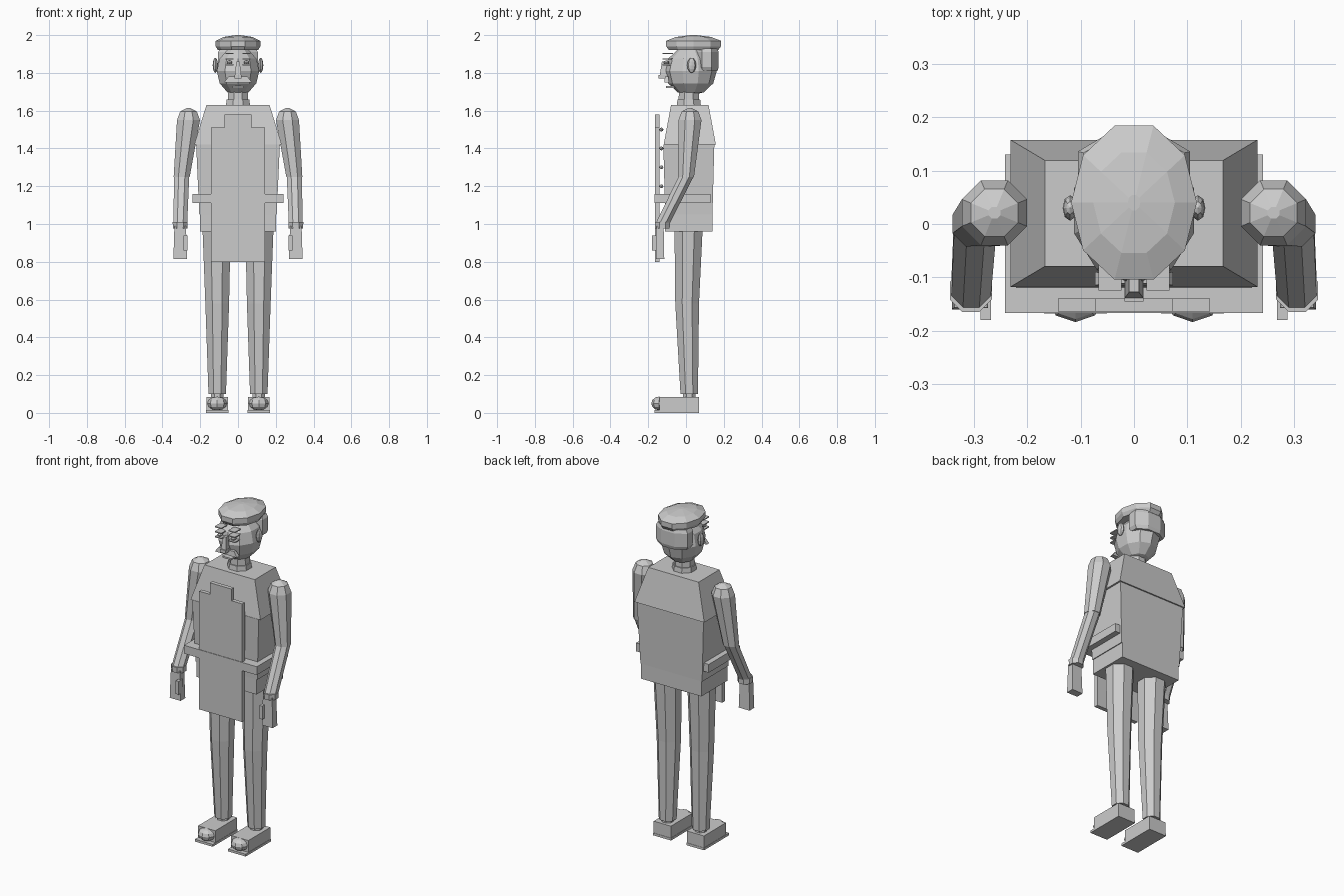
import bpy
import bmesh
import math
from mathutils import Vector

if "Cube" in bpy.data.objects:
    bpy.data.objects.remove(bpy.data.objects["Cube"])

GREY = (.6, .6, .6, 1)
grey = bpy.data.materials.new("plain grey")
grey.use_nodes = True
grey.diffuse_color = GREY
grey.node_tree.nodes["Principled BSDF"].inputs["Base Color"].default_value = GREY


def finish(name, bm):
    """Turn a bmesh into a named grey object."""
    bmesh.ops.recalc_face_normals(bm, faces=bm.faces)
    mesh = bpy.data.meshes.new(name)
    bm.to_mesh(mesh)
    bm.free()
    mesh.materials.append(grey)
    part = bpy.data.objects.new(name, mesh)
    bpy.context.collection.objects.link(part)


def loft(name, rings, sides=8, phase=.5):
    """Skin over level rings, each given as a centre and its two radii."""
    bm = bmesh.new()
    angles = [math.tau * (i + phase) / sides for i in range(sides)]
    loops = [[bm.verts.new(centre + Vector((width * math.cos(a), depth * math.sin(a), 0)))
              for a in angles] for centre, width, depth in rings]
    for low, high in zip(loops, loops[1:]):
        for i in range(sides):
            j = (i + 1) % sides
            bm.faces.new((low[i], low[j], high[j], high[i]))
    bm.faces.new(loops[0])
    bm.faces.new(loops[-1])
    finish(name, bm)


def limb(name, *joints):
    """Eight-sided tube through joints, each a point and a radius."""
    loft(name, [(point, radius, radius) for point, radius in joints])


def stack(name, y, width, depth, levels, sides, phase):
    """Upright form on the centre line; each level is a height and a scale."""
    loft(name, [(Vector((0, y, z)), width * scale, depth * scale)
                for z, scale in levels], sides, phase)


def block(name, half, front, back, bottom, top, flare=1, x=0):
    """Box with its top face scaled by flare."""
    y = (front + back) / 2
    width = half * math.sqrt(2)
    depth = (back - front) / math.sqrt(2)
    loft(name, [(Vector((x, y, bottom)), width, depth),
                (Vector((x, y, top)), width * flare, depth * flare)], sides=4)


def ball(name, centre, radii, segments=8):
    bm = bmesh.new()
    bmesh.ops.create_uvsphere(bm, u_segments=segments, v_segments=6, radius=1)
    bmesh.ops.scale(bm, vec=radii, verts=bm.verts)
    bmesh.ops.translate(bm, vec=centre, verts=bm.verts)
    finish(name, bm)


# Torso, hips and belt
block("chest", half=.232, front=-.118, back=.158, bottom=1.42, top=1.63, flare=.72)
block("waist", half=.205, front=-.11, back=.14, bottom=1.05, top=1.42, flare=1.08)
block("hips", half=.2, front=-.11, back=.14, bottom=.96, top=1.06)
block("belt", half=.242, front=-.167, back=.13, bottom=1.11, top=1.16)

# Apron with a stepped bib, and shirt buttons behind it
block("apron", half=.143, front=-.164, back=-.14, bottom=.8, top=1.51)
block("apron_bib", half=.072, front=-.164, back=-.14, bottom=1.51, top=1.58)
for i in range(4):
    ball(f"button_{i + 1}", centre=(0, -.13, 1.2 + i / 10), radii=(.01, .01, .01))

# Neck, head, hair and cap
neck_base = Vector((0, .015, 1.62))
neck_top = neck_base + Vector((0, 0, .13))
limb("collar", (neck_base, .07), (neck_base.lerp(neck_top, .3), .065))
limb("neck", (neck_base, .06), (neck_top, .055))
ball("head", centre=(0, .025, 1.81), radii=(.118, .138, .13), segments=10)
stack("hair", y=.11, width=.114, depth=.068, sides=8, phase=.5,
      levels=[(1.81, .9), (1.83, 1), (1.91, 1), (1.93, .9)])
stack("cap", y=.04, width=.118, depth=.152, sides=10, phase=0,
      levels=[(1.92, .9), (1.94, 1), (1.97, 1), (1.99, .65), (2, .1)])

# Nose, moustache and mouth
block("nose", half=.018, front=-.14, back=-.09, bottom=1.78, top=1.86, flare=.5)
block("nose_tip", half=.018, front=-.145, back=-.09, bottom=1.77, top=1.79)
block("moustache", half=.073, front=-.115, back=-.09, bottom=1.75, top=1.78, flare=.7)
block("mouth", half=.03, front=-.106, back=-.05, bottom=1.72, top=1.73)

for side, s in (("right", -1), ("left", 1)):
    # Eye, lids, brow and ear
    ball(f"{side}_eye", centre=(s * .045, -.105, 1.855), radii=(.015, .016, .01))
    for detail, height in (("lower_eyelid", 1.84), ("upper_eyelid", 1.87), ("brow", 1.9)):
        block(f"{side}_{detail}", half=.022, front=-.125, back=-.07,
              bottom=height, top=height + .006, x=s * .045)
    ball(f"{side}_ear", centre=(s * .12, .03, 1.84), radii=(.014, .024, .04))

    # Arm: rounded shoulder, bent elbow and cuff
    shoulder = Vector((s * .262, .021, 1.55))
    elbow = Vector((s * .298, 0, 1.25))
    wrist = Vector((s * .306, -.125, 1))
    lift = Vector((0, 0, .045))
    limb(f"{side}_upper_arm", (elbow, .046), (elbow.lerp(shoulder, .5), .056),
         (shoulder, .066), (shoulder + lift, .048), (shoulder + lift * 1.4, .012))
    limb(f"{side}_forearm", (wrist, .04), (elbow, .043))
    limb(f"{side}_cuff", (wrist - lift / 2, .042), (wrist + lift / 4, .043))

    # Hand and thumb
    block(f"{side}_hand", half=.036, front=-.16, back=-.115,
          bottom=.815, top=.99, flare=.85, x=wrist.x)
    block(f"{side}_thumb", half=.01, front=-.18, back=-.14,
          bottom=.86, top=.94, x=s * .278)

    # Leg
    ankle = Vector((s * .11, .017, .1))
    knee = Vector((s * .11, .006, .58))
    hip = Vector((s * .114, .015, 1.05))
    limb(f"{side}_leg", (ankle, .05), (knee, .068), (knee.lerp(hip, .8), .08), (hip, .08))
    limb(f"{side}_ankle", (ankle - lift, .036), (ankle, .036))

    # Shoe with a rounded toe cap
    block(f"{side}_shoe", half=.057, front=-.14, back=.068, bottom=.01, top=.085, x=ankle.x)
    block(f"{side}_sole", half=.059, front=-.168, back=.07, bottom=0, top=.014, x=ankle.x)
    ball(f"{side}_toe", centre=(ankle.x, -.142, .05), radii=(.052, .042, .036))
